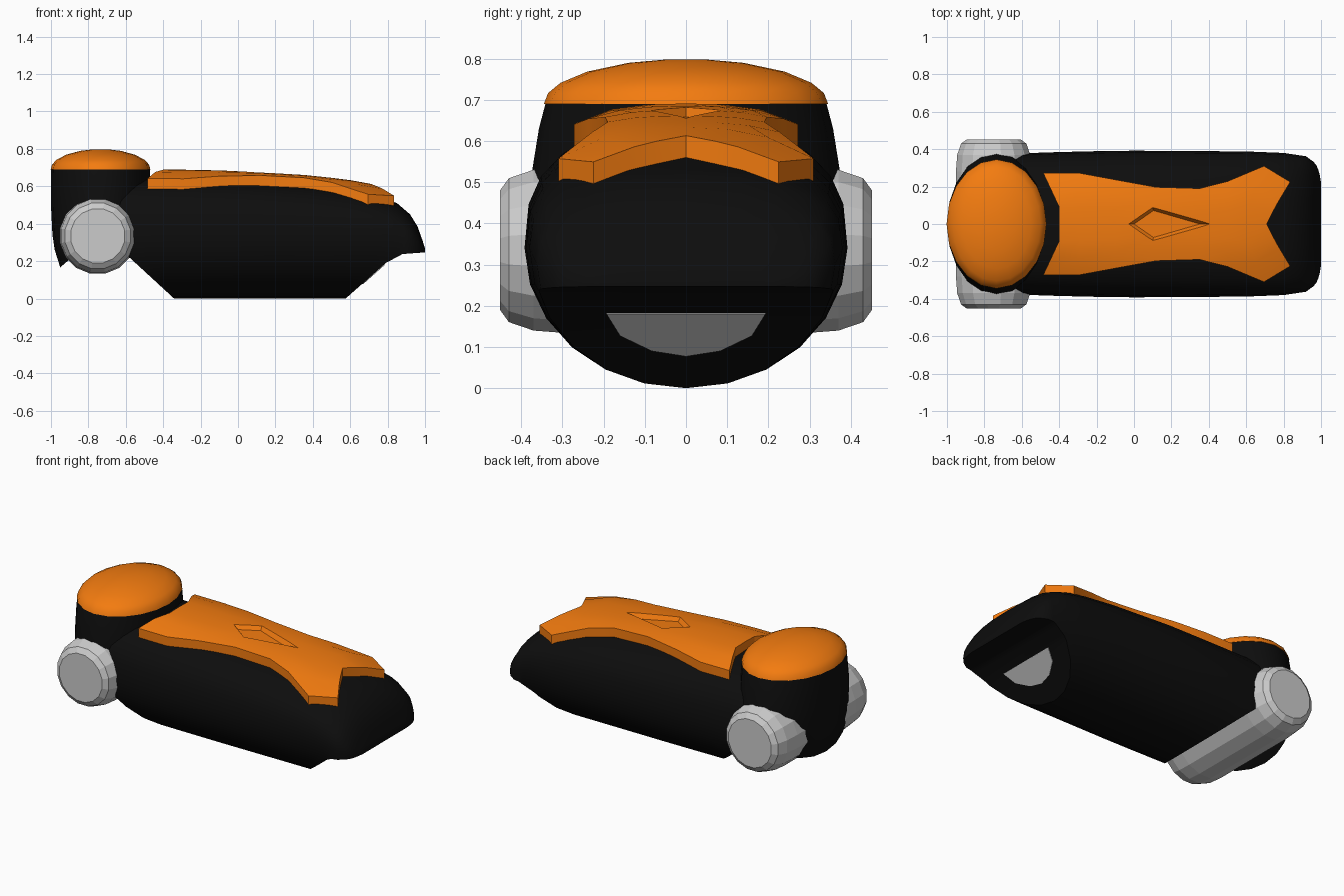
import bpy, bmesh, math

if "Cube" in bpy.data.objects:
    bpy.data.objects.remove(bpy.data.objects["Cube"])


def material(name, rgb):
    m = bpy.data.materials.new(name)
    m.diffuse_color = (*rgb, 1)
    m.use_nodes = True
    m.node_tree.nodes["Principled BSDF"].inputs["Base Color"].default_value = m.diffuse_color
    return m


BLACK = material("black", (0.004, 0.004, 0.004))
ORANGE = material("orange", (0.9, 0.2, 0.005))


def make(name, verts, faces, mat=None):
    bm = bmesh.new()
    vs = [bm.verts.new(v) for v in verts]
    for f in faces:
        bm.faces.new([vs[i] for i in f])
    bmesh.ops.remove_doubles(bm, verts=bm.verts, dist=1e-5)
    bmesh.ops.recalc_face_normals(bm, faces=bm.faces)
    me = bpy.data.meshes.new(name)
    bm.to_mesh(me)
    bm.free()
    ob = bpy.data.objects.new(name, me)
    bpy.context.collection.objects.link(ob)
    if mat:
        me.materials.append(mat)
    return ob


def loft(name, rings, mat=None):
    """Skin a list of equal closed rings and cap both ends."""
    n = len(rings[0])
    verts = [p for r in rings for p in r]
    faces = [(k*n + i, k*n + (i+1) % n, (k+1)*n + (i+1) % n, (k+1)*n + i)
             for k in range(len(rings)-1) for i in range(n)]
    faces += [tuple(range(n)), tuple(range(len(verts)-n, len(verts)))]
    return make(name, verts, faces, mat)


def activate(ob):
    bpy.ops.object.select_all(action='DESELECT')
    ob.select_set(True)
    bpy.context.view_layer.objects.active = ob


def boolean(ob, cutter, op):
    activate(ob)
    m = ob.modifiers.new("cut", 'BOOLEAN')
    m.operation, m.object, m.solver = op, cutter, 'EXACT'
    bpy.ops.object.modifier_apply(modifier=m.name)


def smooth(ob, deg=35):
    activate(ob)
    bpy.ops.object.shade_smooth_by_angle(angle=math.radians(deg))


def interp(table, x):
    if x <= table[0][0]:
        return table[0][1]
    for (a, u), (b, v) in zip(table, table[1:]):
        if x <= b:
            return u + (v-u)*(x-a)/(b-a)
    return table[-1][1]


# Body width, deck height and waist height along the length
WIDTH = [(-.75, .355), (-.6, .378), (-.3, .388), (0, .392), (.6, .388), (.8, .38),
         (.92, .362), (.97, .325), (.99, .28), (1, .22)]
TOP = [(-.75, .645), (-.4, .638), (0, .63), (.4, .605), (.6, .58), (.71, .56),
       (.85, .51), (.92, .45), (.96, .385), (.985, .315), (1, .268)]
WAIST = [(.8, .34), (.92, .30), (.97, .27), (1, .25)]
POW = 2.7


def deck(x, y):
    w, zt, zc = interp(WIDTH, x), interp(TOP, x), interp(WAIST, x)
    return zc + (zt-zc) * max(0, 1 - abs(y/w)**POW)**(1/POW)


def section(x):
    w, zt, zc = interp(WIDTH, x), interp(TOP, x), interp(WAIST, x)
    ring = []
    for i in range(24):
        a = 2*math.pi*i/24
        c, s = math.cos(a), math.sin(a)
        if s > 1e-6:
            e = 2/POW
            ring.append((x, math.copysign(abs(c)**e, c)*w, zc + (zt-zc)*s**e))
        else:
            ring.append((x, c*w, zc*(1+s)))
    return ring


body = loft("body", [section(x) for x in (-.75, -.6, -.4, -.2, 0, .2, .4, .6, .71, .8,
                                         .85, .89, .92, .945, .96, .975, .985, .993, 1)], BLACK)


def oval(rx, ry, z, n=20, cx=-.735):
    return [(cx + rx*math.cos(2*math.pi*i/n), ry*math.sin(2*math.pi*i/n), z) for i in range(n)]


# Rear column under the dome
column = loft("rear_column", [oval(*r) for r in (
    (.215, .345, .165), (.245, .375, .26), (.257, .385, .34), (.265, .378, .5),
    (.265, .357, .63), (.264, .34, .695))], BLACK)

# Side outline trims the underside of both parts
outline = [(-1.1, .9), (-1.1, .15), (-.95, .167), (-.9, .21), (-.83, .3), (-.67, .3),
           (-.57, .21), (-.32, -.02), (.553, -.02), (.79, .19), (.88, .238),
           (1.1, .254), (1.1, .9)]
trim = loft("side_trim", [[(x, y, z) for x, z in outline] for y in (-.6, .6)])
for part in (body, column):
    boolean(part, trim, 'INTERSECT')
    smooth(part)
bpy.data.objects.remove(trim)

# Dome on the rear column
rings = [oval(.267*math.cos(a), .345*math.sin(math.pi/2 - a), .69 + .109*math.sin(a))
         for a in (math.radians(d) for d in (0, 14, 28, 46, 66, 82))]
smooth(loft("dome", rings, ORANGE), 50)

# Deck plate: rows from the centre line to the outer edge
half = [[(-.4, 0), (-.4, .09), (-.442, .18), (-.485, .272)]]
for x, w in ((-.29, .272), (-.1, .237), (.12, .197), (.35, .19), (.5, .228)):
    half.append([(x, 0), (x, w*.33), (x, w*.67), (x, w)])
half += [[(.6, 0), (.61, .1), (.65, .2), (.695, .31)],
         [(.71, 0), (.745, .07), (.775, .125), (.835, .225)]]
rows = [[(x, -y) for x, y in r[:0:-1]] + r for r in half]
m, n = len(rows), len(rows[0])
verts = [(x, y, deck(x, y)+off) for off in (-.004, .053) for r in rows for x, y in r]
faces = []
for base in (0, m*n):
    faces += [(base+k*n+i, base+k*n+i+1, base+(k+1)*n+i+1, base+(k+1)*n+i)
              for k in range(m-1) for i in range(n-1)]
border = (list(range(n)) + [k*n+n-1 for k in range(1, m)]
          + [(m-1)*n+i for i in range(n-2, -1, -1)] + [k*n for k in range(m-2, 0, -1)])
faces += [(a, b, b+m*n, a+m*n) for a, b in zip(border, border[1:]+border[:1])]
plate = make("deck_plate", verts, faces, ORANGE)

# Diamond recess in the plate
diamond = [(-.03, 0), (.1, .09), (.41, 0), (.1, -.09)]
cutter = loft("diamond_cutter", [
    [(.12 + (x-.12)*s, y*s, deck(x, 0)+dz) for x, y in diamond]
    for s, dz in ((.8, .028), (1.0, .053), (1.08, .065))])
boolean(plate, cutter, 'DIFFERENCE')
bpy.data.objects.remove(cutter)
smooth(plate, 25)

# Roller across the rear
prof = [(.452, .147), (.43, .178), (.37, .199), (.28, .206)]
prof = [(-y, r) for y, r in prof] + prof[::-1]
loft("roller", [[(-.75 + r*math.cos(2*math.pi*(i+.5)/16), y,
                  .335 + r*math.sin(2*math.pi*(i+.5)/16)) for i in range(16)]
                for y, r in prof])

# Half-round vent on the sloping front underside
shape = [(-.193, .183), (-.16, .13), (-.083, .093), (0, .08), (.083, .093), (.16, .13), (.193, .183)]


def slope_x(z):
    return .553 + (z + .02)*(.237/.21)


loft("front_vent", [[(slope_x(z)+d, y, z-d) for y, z in shape] for d in (-.01, .003)])
